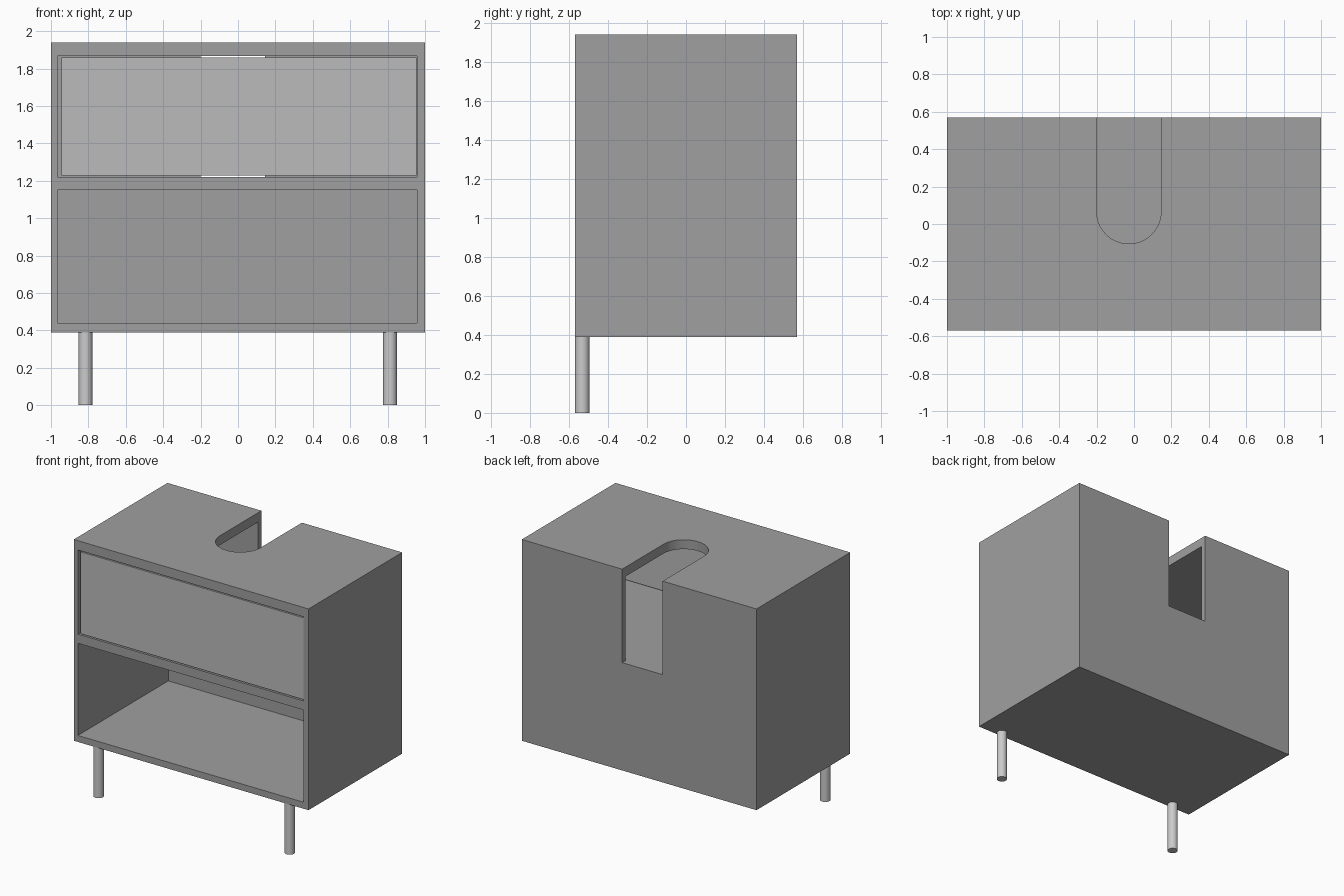
import bpy
import bmesh
from math import cos, sin, pi

if "Cube" in bpy.data.objects:
    bpy.data.objects.remove(bpy.data.objects["Cube"])


def grey(name, value):
    mat = bpy.data.materials.new(name)
    mat.diffuse_color = (value, value, value, 1)
    mat.use_nodes = True
    mat.node_tree.nodes["Principled BSDF"].inputs["Base Color"].default_value = mat.diffuse_color
    return mat


def prism(name, outline, z0, z1, mat=None):
    """Extrude a flat xy outline from z0 up to z1."""
    bm = bmesh.new()
    face = bm.faces.new([bm.verts.new((x, y, z0)) for x, y in outline])
    new = bmesh.ops.extrude_face_region(bm, geom=[face])["geom"]
    top = [v for v in new if isinstance(v, bmesh.types.BMVert)]
    bmesh.ops.translate(bm, verts=top, vec=(0, 0, z1 - z0))
    bmesh.ops.recalc_face_normals(bm, faces=bm.faces)
    me = bpy.data.meshes.new(name)
    bm.to_mesh(me)
    bm.free()
    ob = bpy.data.objects.new(name, me)
    bpy.context.collection.objects.link(ob)
    if mat:
        me.materials.append(mat)
    return ob


def box(name, x0, x1, y0, y1, z0, z1, mat=None):
    return prism(name, [(x0, y0), (x1, y0), (x1, y1), (x0, y1)], z0, z1, mat)


def cut(target, cutter):
    mod = target.modifiers.new("cut", "BOOLEAN")
    mod.operation = "DIFFERENCE"
    mod.solver = "EXACT"
    mod.object = cutter
    cutter.hide_render = True
    bpy.context.view_layer.objects.active = target
    bpy.ops.object.modifier_apply(modifier=mod.name)
    bpy.data.objects.remove(cutter, do_unlink=True)


body_grey = grey("body_grey", 0.35)
front_grey = grey("front_grey", 0.5)

# Cabinet body with an open lower shelf and an upper compartment
body = box("cabinet_body", -1, 1, -0.57, 0.57, 0.39, 1.94, body_grey)
cut(body, box("shelf_cutter", -0.965, 0.957, -0.7, 0.53, 0.44, 1.15))
cut(body, box("drawer_cutter", -0.965, 0.957, -0.7, 0.53, 1.22, 1.868))

# Round-ended pipe slot through the top and down the back
cx, r = -0.0275, 0.1725
arc = [(cx + r * cos(pi + pi * i / 24), 0.067 + r * sin(pi + pi * i / 24)) for i in range(25)]
cut(body, prism("slot_cutter", arc + [(cx + r, 0.7), (cx - r, 0.7)], 1.22, 2.1))

# Drawer front, nearly flush in the upper opening
box("drawer_front", -0.945, 0.955, -0.568, -0.55, 1.229, 1.859, front_grey)

# Two round front legs
for side, x in (("left", -0.815), ("right", 0.813)):
    bpy.ops.mesh.primitive_cylinder_add(vertices=32, radius=0.037, depth=0.39,
                                        location=(x, -0.532, 0.195))
    leg = bpy.context.object
    leg.name = "front_leg_" + side
    bpy.ops.object.shade_smooth_by_angle()
